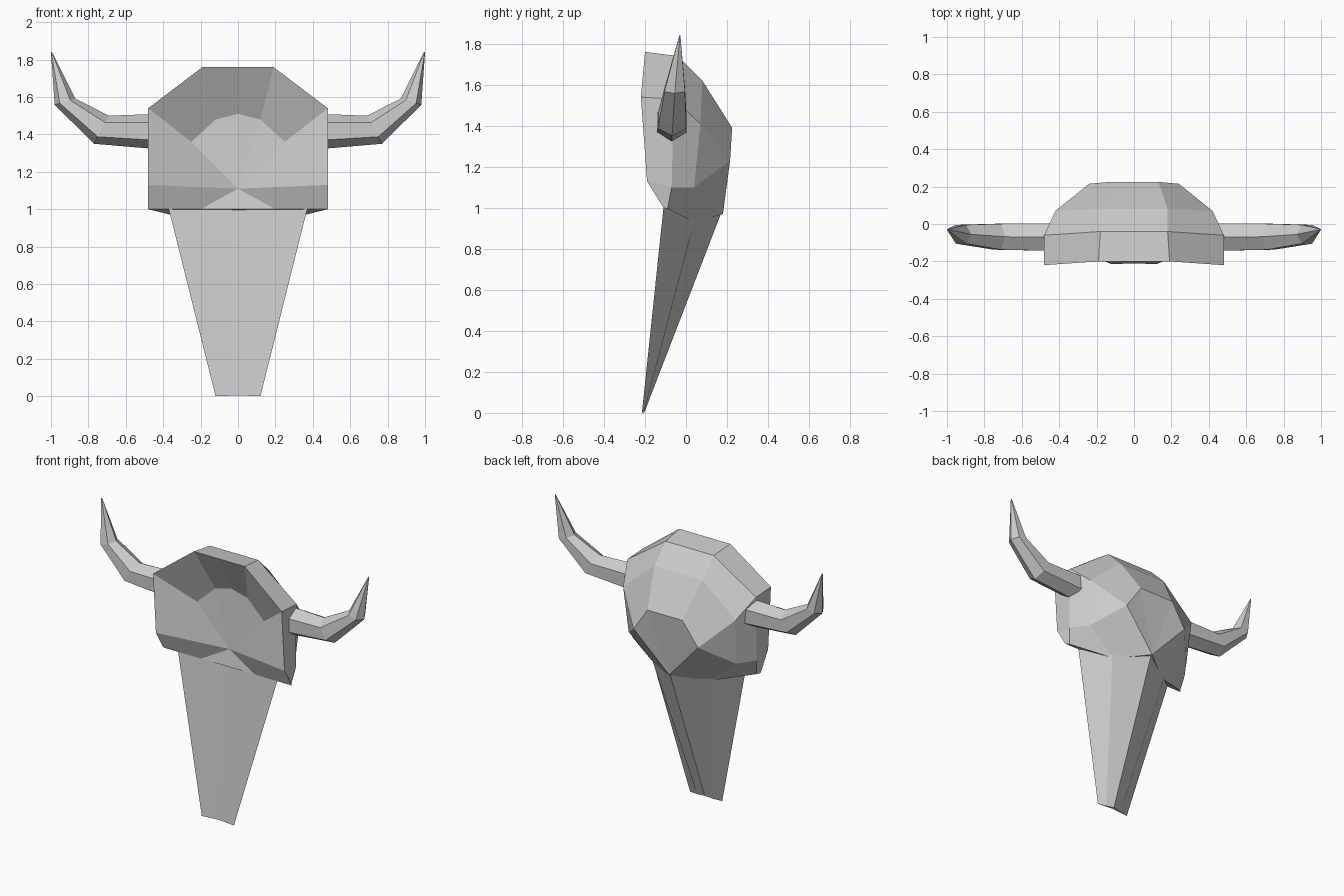
import bpy, bmesh, math
from mathutils import Vector

if "Cube" in bpy.data.objects:
    bpy.data.objects.remove(bpy.data.objects["Cube"])


def loft(name, rows, closed=False, caps=False):
    """Skin quads between rows of points, weld, then mirror across x."""
    bm = bmesh.new()
    grid = [[bm.verts.new(p) for p in row] for row in rows]
    n = len(grid[0])
    for a, b in zip(grid, grid[1:]):
        for i in range(n if closed else n - 1):
            j = (i + 1) % n
            bm.faces.new((a[i], a[j], b[j], b[i]))
    if caps:
        bm.faces.new(grid[0])
        bm.faces.new(grid[-1])
    bmesh.ops.remove_doubles(bm, verts=bm.verts, dist=0.0005)
    bmesh.ops.dissolve_degenerate(bm, edges=bm.edges, dist=0.0005)
    bmesh.ops.recalc_face_normals(bm, faces=bm.faces)
    mesh = bpy.data.meshes.new(name)
    bm.to_mesh(mesh)
    bm.free()
    ob = bpy.data.objects.new(name, mesh)
    bpy.context.collection.objects.link(ob)
    mod = ob.modifiers.new("mirror", 'MIRROR')
    mod.use_clip = True
    return ob


# Skull: half rows from the dished front, over the rim, to the domed back;
# each row runs from the crown centre round the cheek to the chin centre
core = (0, -0.09, 1.11)
chin = (0, -0.11, 1.0)
nose = (0, 0.18, 0.97)
brow = (0.24, 0.215, 1.23)
loft("skull", [
    [core] * 6,
    [(0, -0.07, 1.51), (0.12, -0.07, 1.48), (0.25, -0.08, 1.36), core, (0.2, -0.11, 1.0), chin],
    [(0, -0.2, 1.76), (0.19, -0.2, 1.76), (0.48, -0.22, 1.54), (0.48, -0.19, 1.13), (0.48, -0.11, 1.0), chin],
    [(0, -0.04, 1.74), (0.18, -0.04, 1.74), (0.48, -0.06, 1.53), (0.48, -0.07, 1.1), (0.46, -0.09, 0.995), (0, -0.08, 0.99)],
    [(0, 0.08, 1.62), (0.18, 0.08, 1.62), (0.42, 0.07, 1.41), (0.4, 0.04, 1.1), (0.2, 0.04, 0.93), (0, 0.04, 0.93)],
    [(0, 0.225, 1.39), (0.13, 0.225, 1.39), brow, brow, nose, nose],
    [nose] * 6,
])

# Snout: tapers to a thin edge at the floor
loft("snout", [
    [(0, -0.1, 1.0), (0.37, -0.11, 1.0), (0.22, 0.05, 0.97), (0, 0.17, 0.97)],
    [(0, -0.21, 0.005), (0.12, -0.215, 0), (0.06, -0.205, 0.003), (0, -0.2, 0.01)],
], closed=False, caps=True)

# Horns: six-sided sweep; centre, in-plane radius vector (x, z), depth radius
horn = [
    ((0.42, -0.07, 1.415), (0, 0.095), 0.085),
    ((0.73, -0.068, 1.425), (-0.04, 0.075), 0.08),
    ((0.925, -0.055, 1.575), (-0.055, 0.017), 0.058),
    ((0.997, -0.03, 1.84), (-0.003, 0.001), 0.003),
]
rows = []
for centre, (ux, uz), depth in horn:
    rows.append([Vector(centre) + Vector((ux * math.cos(t), depth * math.sin(t), uz * math.cos(t)))
                 for t in (math.tau * k / 6 for k in range(6))])
loft("horns", rows, closed=True, caps=True)
